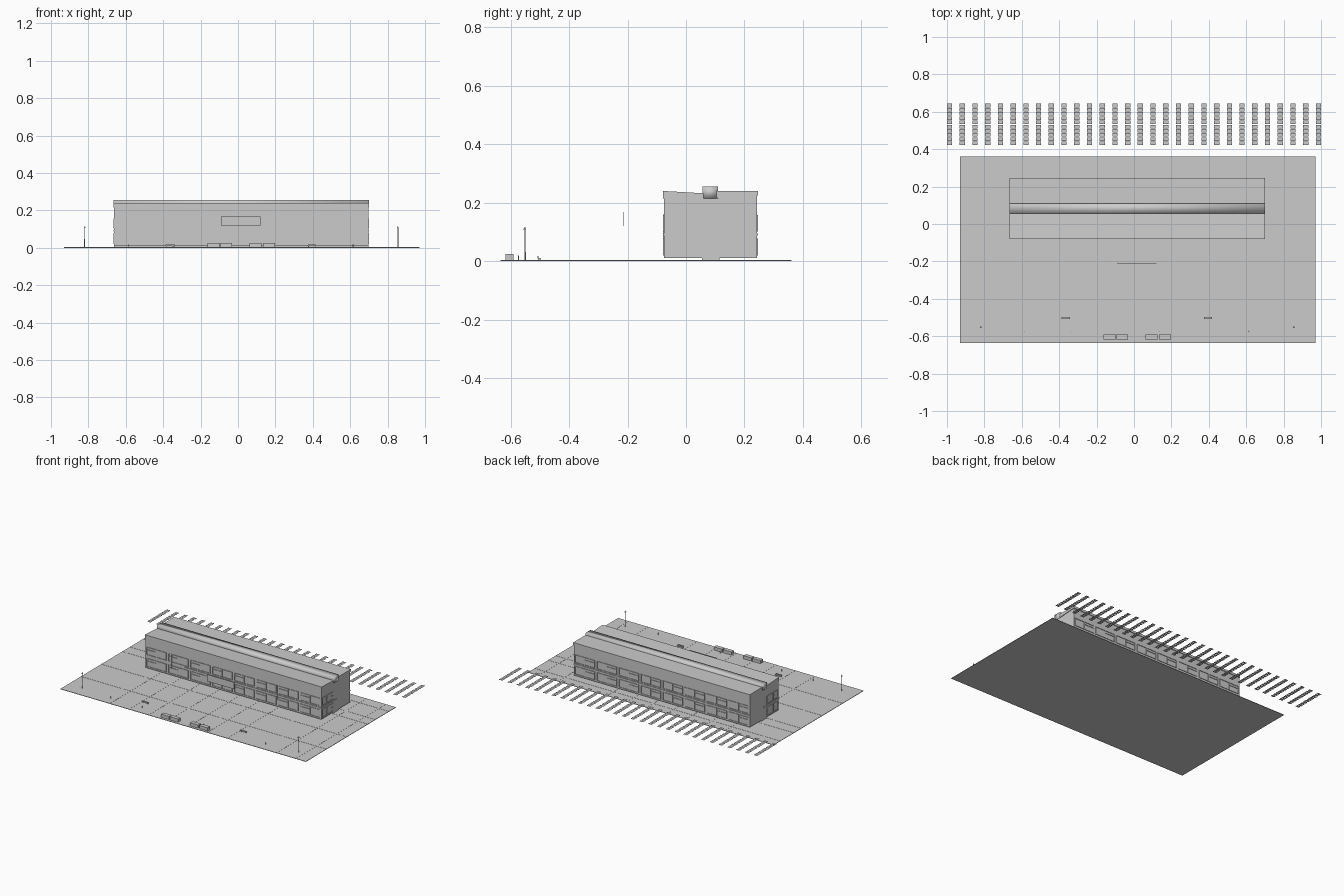
import bpy, bmesh, math
from mathutils import Matrix, Vector

if "Cube" in bpy.data.objects:
    bpy.data.objects.remove(bpy.data.objects["Cube"])

grey = bpy.data.materials.new("concrete_grey")
grey.diffuse_color = (0.6, 0.6, 0.6, 1)
grey.use_nodes = True
grey.node_tree.nodes["Principled BSDF"].inputs["Base Color"].default_value = grey.diffuse_color


def finish(name, bm):
    me = bpy.data.meshes.new(name)
    bm.to_mesh(me)
    bm.free()
    me.materials.append(grey)
    ob = bpy.data.objects.new(name, me)
    bpy.context.collection.objects.link(ob)
    return ob


def boxes(name, items):
    """One object from boxes given as (x0, x1, y0, y1, z0, z1)."""
    bm = bmesh.new()
    for x0, x1, y0, y1, z0, z1 in items:
        m = Matrix.Translation(((x0 + x1) / 2, (y0 + y1) / 2, (z0 + z1) / 2)) \
            @ Matrix.Diagonal((x1 - x0, y1 - y0, z1 - z0, 1))
        bmesh.ops.create_cube(bm, size=1, matrix=m)
    return finish(name, bm)


def extrude_x(name, profile, x0, x1):
    """Solid from a y-z profile swept along x."""
    bm = bmesh.new()
    face = bm.faces.new([bm.verts.new((x0, y, z)) for y, z in profile])
    new = bmesh.ops.extrude_face_region(bm, geom=[face])["geom"]
    bmesh.ops.translate(bm, vec=(x1 - x0, 0, 0),
                        verts=[v for v in new if isinstance(v, bmesh.types.BMVert)])
    bmesh.ops.recalc_face_normals(bm, faces=bm.faces)
    return finish(name, bm)


# Plaza slab with raised paving strips
PX0, PX1, PY0, PY1 = -0.93, 0.97, -0.635, 0.36
boxes("plaza", [(PX0, PX1, PY0, PY1, 0, 0.003)])
strips = [(x - .004, x + .004, PY0, PY1, 0.002, 0.0038)
          for x in (-.55, -.40, -.25, -.10, .055, .205, .36, .74, .89)]
strips += [(PX0, PX1, y - .004, y + .004, 0.002, 0.004)
           for y in (.285, .135, .052, -.18, -.405)]
boxes("paving_strips", strips)

# Main block and entrance steps
X0, X1, Y0, Y1 = -0.663, 0.697, -0.075, 0.242
boxes("main_block", [(X0, X1, Y0, Y1, 0.01, 0.232)])
boxes("entrance_step", [(X0, X1, 0.055, 0.115, 0.002, 0.012)])

# Roof: front slab, back slab and a raised central spine
RX0, RX1 = X0 - .003, X1 + .004
extrude_x("front_roof", [(-.079, .215), (-.079, .24), (.06, .232), (.06, .215)], RX0, RX1)
extrude_x("back_roof", [(.105, .215), (.105, .24), (.246, .24), (.246, .224)], RX0, RX1)
spine = extrude_x("roof_spine", [(.057, .215), (.057, .255), (.11, .255), (.11, .215)], RX0, RX1)
for p in spine.data.polygons:
    p.use_smooth = True

# Window frames on both long sides and both ends, on each storey
T = 0.0025
LEVELS = ((0.02, 0.078), (0.102, 0.157))


def frame(a0, a1, z0, z1, mullions, t=T):
    """Rectangles (a0, a1, z0, z1) forming one window frame."""
    r = [(a0, a1, z0, z0 + t), (a0, a1, z1 - t, z1)]
    r += [(a - t / 2, a + t / 2, z0, z1) for a in [a0 + t / 2, a1 - t / 2] + mullions]
    return r


for side, ya, yb in (("front", Y0 - .004, Y0 + .002), ("back", Y1 - .002, Y1 + .004)):
    rects = []
    for z0, z1 in LEVELS:
        n = 8
        w = (X1 - X0) / n
        for i in range(n):
            a = X0 + i * w + .008
            b = a + w - .016
            rects += frame(a, b, z0, z1, [a + (b - a) * .5])
            rects.append((a, a + (b - a) * .5, z1 - .019, z1 - .017))
    boxes(side + "_window_frames", [(a, b, ya, yb, c, d) for a, b, c, d in rects])

for side, xa, xb in (("left", X0 - .003, X0 + .002), ("right", X1 - .002, X1 + .003)):
    rects = []
    for z0, z1 in LEVELS:
        rects += frame(-.068, .055, z0, z1, [-.015])
        rects += [(y, y + .015, (z0 + z1) / 2 - .003, (z0 + z1) / 2 + .003) for y in (-.03, .04)]
    boxes(side + "_window_frames", [(xa, xb, a, b, c, d) for a, b, c, d in rects])

# Ledges between the storeys
boxes("floor_ledges", [(-.36, X1, Y0 - .004, Y0, .088, .094),
                       (X0, X1, Y1, Y1 + .004, .088, .094),
                       (X0 - .003, X0, Y0, .09, .088, .094),
                       (X1, X1 + .003, Y0, .09, .088, .094)])
# Front wall uprights
boxes("front_uprights", [(x - .002, x + .002, Y0 - .004, Y0, .06, .16)
                         for x in (-.46, .355)])

# Thin sign panel standing clear of the front
boxes("sign_panel", [(-.09, .12, -.2135, -.2115, .12, .168)])

# Lamp posts and bollards
def posts(name, spots, r, top):
    bm = bmesh.new()
    for x, y in spots:
        bmesh.ops.create_cone(bm, cap_ends=True, segments=8, radius1=r, radius2=r * .8,
                              depth=top - .002,
                              matrix=Matrix.Translation((x, y, (top + .002) / 2)))
    return finish(name, bm)


posts("lamp_posts", [(-.82, -.55), (.855, -.55)], .0022, .117)
boxes("lamp_heads", [(x - .004, x + .004, -.555, -.547, .106, .111) for x in (-.82, .855)])
posts("bollards", [(-.585, -.573), (-.34, -.573), (.135, -.573), (.615, -.573)], .0018, .02)

# Planters along the front edge
boxes("planters", [(a, a + .063, -.618, -.59, .003, .025)
                   for a in (-.163, -.095, .062, .134)])

# Benches: seat, back and two legs each
bench = []
for x in (-.365, .395):
    bench += [(x - .022, x + .022, -.508, -.496, .009, .0115),
              (x - .022, x + .022, -.507, -.505, .0115, .018)]
    bench += [(x + s - .002, x + s + .002, -.506, -.498, .003, .009) for s in (-.018, .018)]
boxes("benches", bench)

# Rows of flat slats behind the plaza
bm = bmesh.new()
for i in range(30):
    x = -.986 + i * .068
    for j in range(10):
        y = .431 + j * .0225
        m = Matrix.Translation((x, y, .052)) @ Matrix.Diagonal((.028, .019, 1, 1))
        bmesh.ops.create_grid(bm, x_segments=1, y_segments=1, size=.5, matrix=m)
finish("rear_slats", bm)
